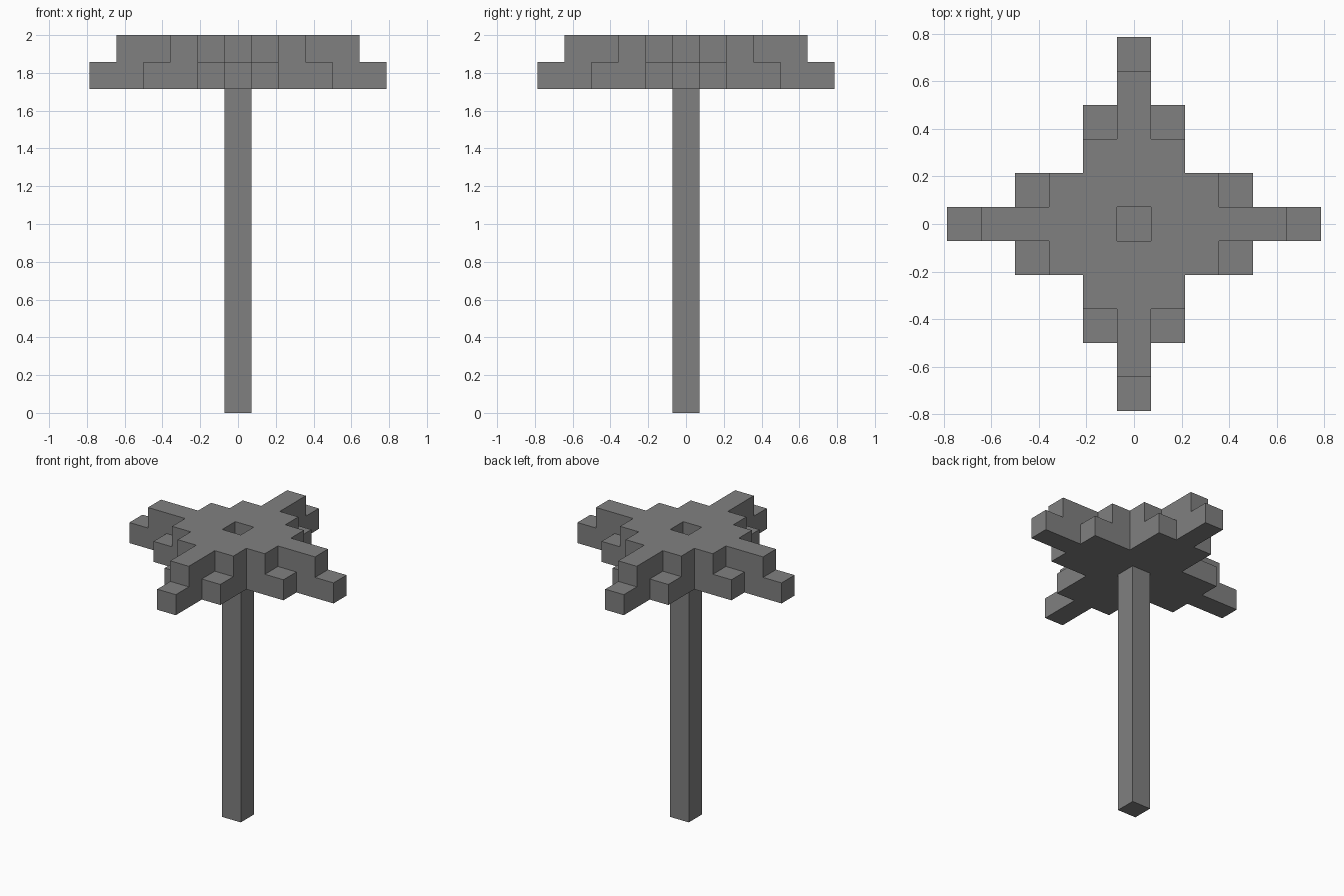
import bpy
import bmesh
from mathutils import Vector

if "Cube" in bpy.data.objects:
    bpy.data.objects.remove(bpy.data.objects["Cube"], do_unlink=True)

U = 2 / 14  # edge of one block

grey = bpy.data.materials.new("mid_grey")
grey.use_nodes = True
colour = (0.216, 0.216, 0.216, 1)
grey.diffuse_color = colour
grey.node_tree.nodes["Principled BSDF"].inputs["Base Color"].default_value = colour


def layer(reach, level):
    """Blocks of a symmetric stepped star: reach[i] is the half width of row i."""
    return {(x, y, level)
            for row, r in enumerate(reach)
            for y in (row, -row)
            for x in range(-r, r + 1)}


def build_blocks(name, cells, solid):
    """Outer skin of the cells, without faces between touching blocks."""
    bm = bmesh.new()
    for cell in cells:
        centre = Vector((cell[0], cell[1], cell[2] + 0.5))
        for axis in range(3):
            for sign in (-1, 1):
                near = list(cell)
                near[axis] += sign
                if tuple(near) in solid:
                    continue
                n, a, b = Vector(), Vector(), Vector()
                n[axis] = sign * 0.5
                a[(axis + 1) % 3] = 0.5
                b[(axis + 2) % 3] = 0.5 * sign
                corners = (-a - b, a - b, a + b, b - a)
                bm.faces.new([bm.verts.new((centre + n + c) * U) for c in corners])
    bmesh.ops.remove_doubles(bm, verts=bm.verts, dist=0.001)
    # Merge the block faces into broad flat ones
    bmesh.ops.dissolve_limit(bm, angle_limit=0.01, verts=bm.verts, edges=bm.edges)
    mesh = bpy.data.meshes.new(name)
    bm.to_mesh(mesh)
    bm.free()
    mesh.materials.append(grey)
    obj = bpy.data.objects.new(name, mesh)
    bpy.context.collection.objects.link(obj)
    return obj


# Trunk reaches up through the lower canopy layer
trunk = {(0, 0, z) for z in range(13)}

# Canopy: wide lower layer, narrower upper layer with an open centre
canopy = layer([5, 3, 1, 1, 0, 0], 12) | layer([4, 2, 1, 0, 0], 13)
canopy -= trunk | {(0, 0, 13)}

solid = trunk | canopy
build_blocks("trunk", trunk, solid)
build_blocks("canopy", canopy, solid)
